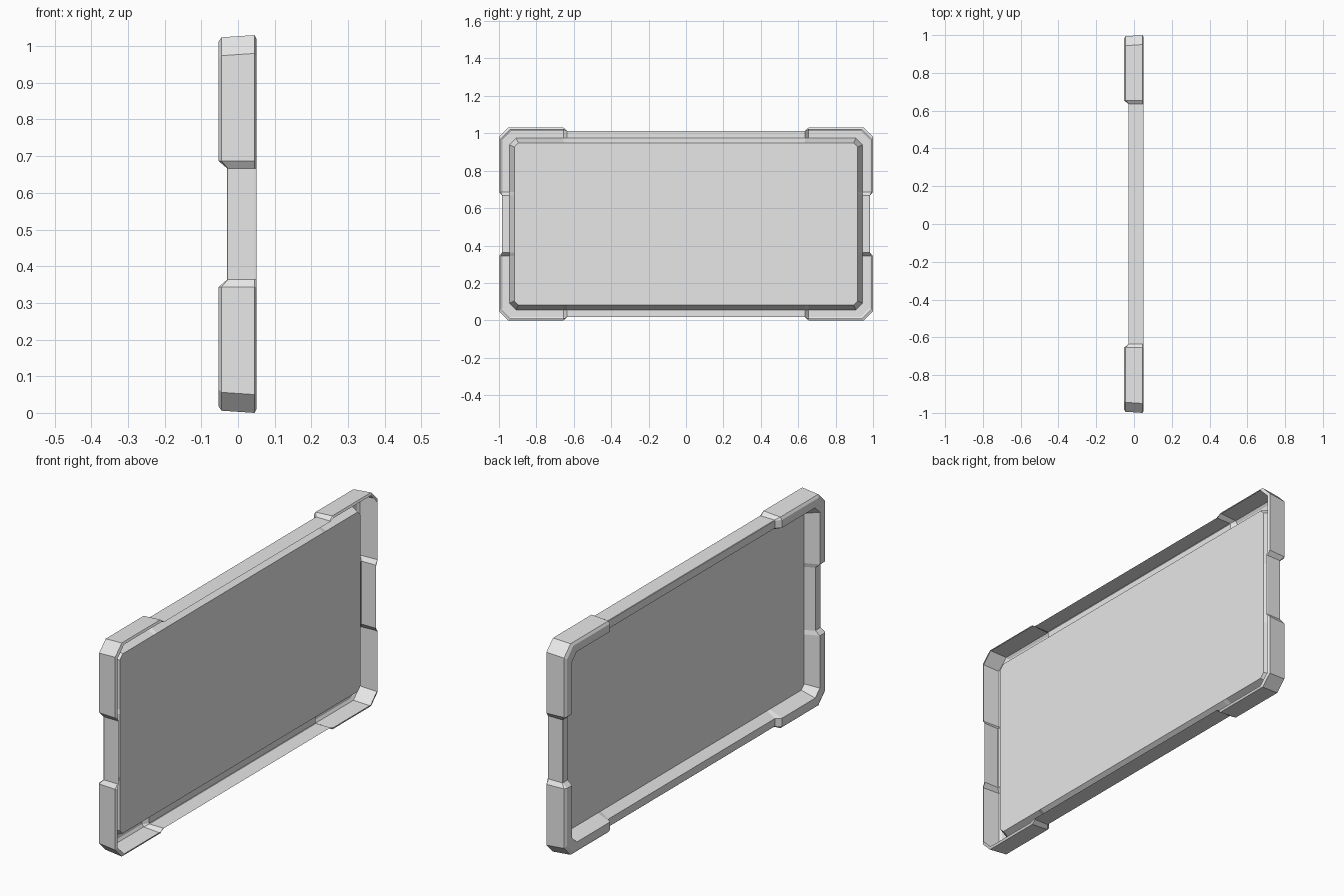
import bpy
import bmesh

cube = bpy.data.objects.get("Cube")
if cube:
    bpy.data.objects.remove(cube, do_unlink=True)

HALF_Y, HALF_Z = 1.0, 0.515

grey = bpy.data.materials.new("light_grey")
grey.use_nodes = True
grey.diffuse_color = (0.8, 0.8, 0.8, 1)
grey.node_tree.nodes["Principled BSDF"].inputs["Base Color"].default_value = (0.8, 0.8, 0.8, 1)


def make_ring(mid, corner, chamfer):
    """Closed outline; mid and corner are (x, inset) for plain sides and guards."""
    (xm, dm), (xc, dc) = mid, corner
    hy, hz = HALF_Y - dc, HALF_Z - dc
    quarter = [
        (xm, HALF_Y - dm, 0.152), (xc, hy, 0.172), (xc, hy, hz - chamfer),
        (xc, hy - chamfer, hz), (xc, 0.655, hz), (xm, 0.635, HALF_Z - dm),
    ]
    ring = []
    for sy, sz in ((1, 1), (-1, 1), (-1, -1), (1, -1)):
        points = quarter if sy * sz > 0 else quarter[::-1]
        ring += [(x, sy * y, HALF_Z + sz * z) for x, y, z in points]
    return ring


def add_object(name, rings, fill=False):
    bm = bmesh.new()
    loops = [[bm.verts.new(p) for p in ring] for ring in rings]
    for a, b in zip(loops, loops[1:]):
        for i in range(len(a)):
            j = (i + 1) % len(a)
            bm.faces.new((a[i], a[j], b[j], b[i]))
    if fill:
        bm.faces.new(loops[-1])
    bm.normal_update()
    # Rim and panel face the -x side
    if sum(f.normal.x * f.calc_area() for f in bm.faces) > 0:
        bmesh.ops.reverse_faces(bm, faces=bm.faces[:])
    mesh = bpy.data.meshes.new(name)
    bm.to_mesh(mesh)
    bm.free()
    mesh.materials.append(grey)
    obj = bpy.data.objects.new(name, mesh)
    bpy.context.collection.objects.link(obj)


# Open-backed frame: lip, outer wall, bevel, rim and sloped inner wall
lip = make_ring((0.05, 0.018), (0.05, 0.01), 0.05)
wall_back = make_ring((0.045, 0.017), (0.045, 0.0), 0.05)
wall_front = make_ring((-0.028, 0.017), (-0.045, 0.006), 0.05)
rim_outer = make_ring((-0.03, 0.019), (-0.053, 0.018), 0.047)
rim_inner = make_ring((-0.03, 0.056), (-0.053, 0.056), 0.035)
panel_edge = make_ring((0.012, 0.082), (0.012, 0.082), 0.022)
add_object("frame_shell", [lip, wall_back, wall_front, rim_outer, rim_inner, panel_edge])

# Flat recessed panel
add_object("flat_panel", [panel_edge], fill=True)
